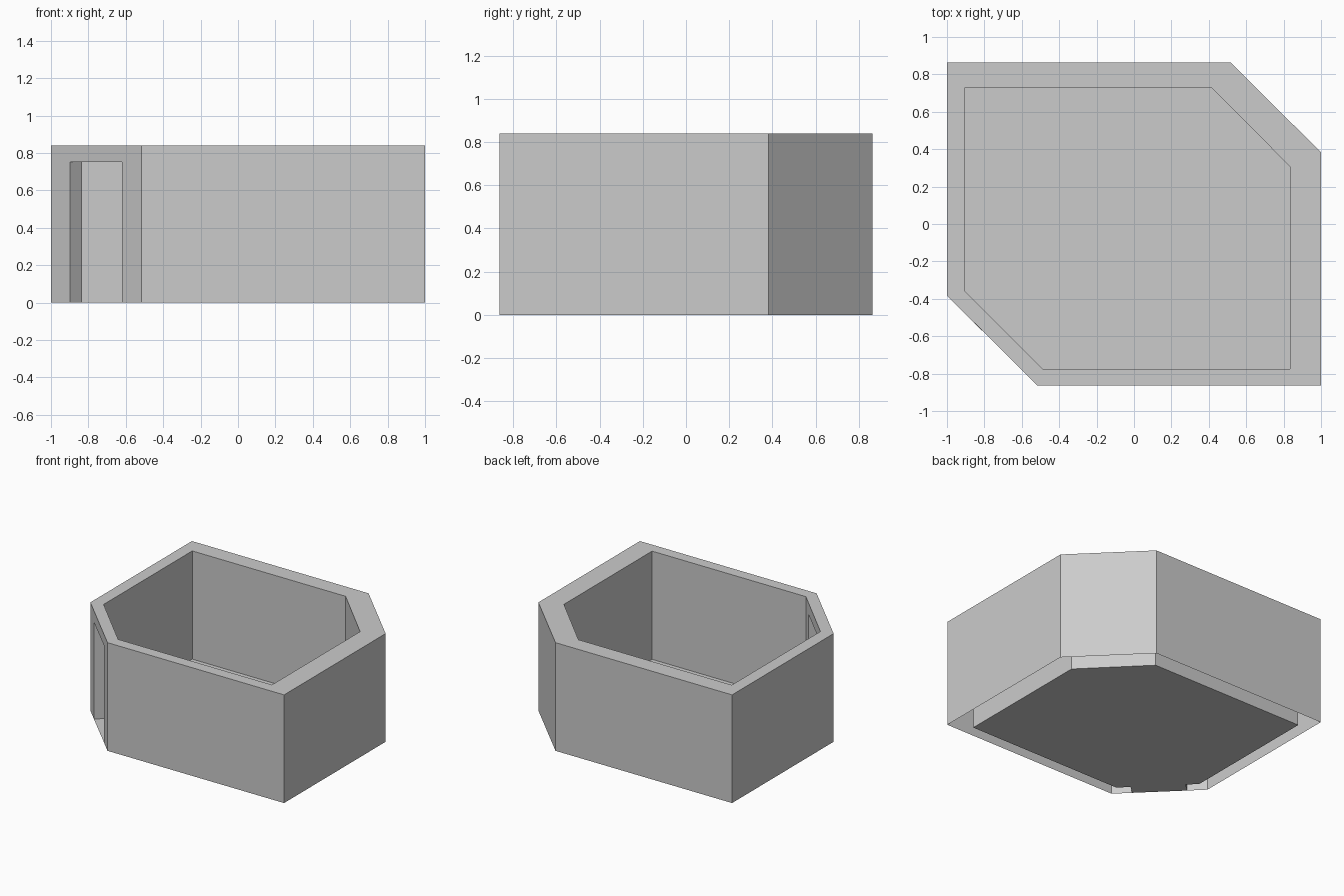
import bpy, bmesh

if "Cube" in bpy.data.objects:
    bpy.data.objects.remove(bpy.data.objects["Cube"])

H = 0.84        # wall height
DOOR_H = 0.752  # doorway height

# Plan outlines, counter-clockwise; the last edge is the front-left corner cut
OUTER = [(-0.517, -0.863), (1, -0.863), (1, 0.383), (0.517, 0.863), (-1, 0.863), (-1, -0.383)]
INNER = [(-0.487, -0.775), (0.834, -0.775), (0.834, 0.307), (0.413, 0.73), (-0.904, 0.73), (-0.904, -0.358)]
# Doorway jamb positions on the corner cut (left, right)
DOOR_OUT = [(-0.898, -0.485), (-0.62, -0.76)]
DOOR_IN = [(-0.835, -0.427), (-0.559, -0.703)]


def at(p, z):
    return (p[0], p[1], z)


def upright(a, b, z0, z1):
    """Vertical quad standing on the plan line a-b."""
    return [at(a, z0), at(b, z0), at(b, z1), at(a, z1)]


def make(name, faces):
    bm = bmesh.new()
    for f in faces:
        bm.faces.new([bm.verts.new(v) for v in f])
    bmesh.ops.remove_doubles(bm, verts=bm.verts, dist=1e-4)
    mesh = bpy.data.meshes.new(name)
    bm.to_mesh(mesh)
    bm.free()
    ob = bpy.data.objects.new(name, mesh)
    bpy.context.collection.objects.link(ob)


def wall_skin(outline, door):
    """Ring of wall faces with a doorway opening in the last one."""
    faces = [upright(outline[i], outline[i + 1], 0, H) for i in range(5)]
    a, b = outline[5], outline[0]
    left, right = door
    # One face wrapping round the opening
    faces.append([at(a, 0), at(left, 0), at(left, DOOR_H), at(right, DOOR_H),
                  at(right, 0), at(b, 0), at(b, H), at(a, H)])
    return faces


# Outer and inner wall skins; the wall cavity is open underneath
make("outer_walls", wall_skin(OUTER, DOOR_OUT))
make("inner_walls", [f[::-1] for f in wall_skin(INNER, DOOR_IN)])

# Flat top of the walls
make("wall_top", [[at(OUTER[i], H), at(OUTER[(i + 1) % 6], H),
                   at(INNER[(i + 1) % 6], H), at(INNER[i], H)] for i in range(6)])

# Doorway jambs and lintel
(lo, ro), (li, ri) = DOOR_OUT, DOOR_IN
make("doorway_lining", [
    upright(lo, li, 0, DOOR_H)[::-1],
    upright(ro, ri, 0, DOOR_H),
    [at(lo, DOOR_H), at(li, DOOR_H), at(ri, DOOR_H), at(ro, DOOR_H)],
])

# Floor, running out through the doorway
make("floor", [[at(p, 0) for p in INNER], [at(p, 0) for p in (li, lo, ro, ri)]])
